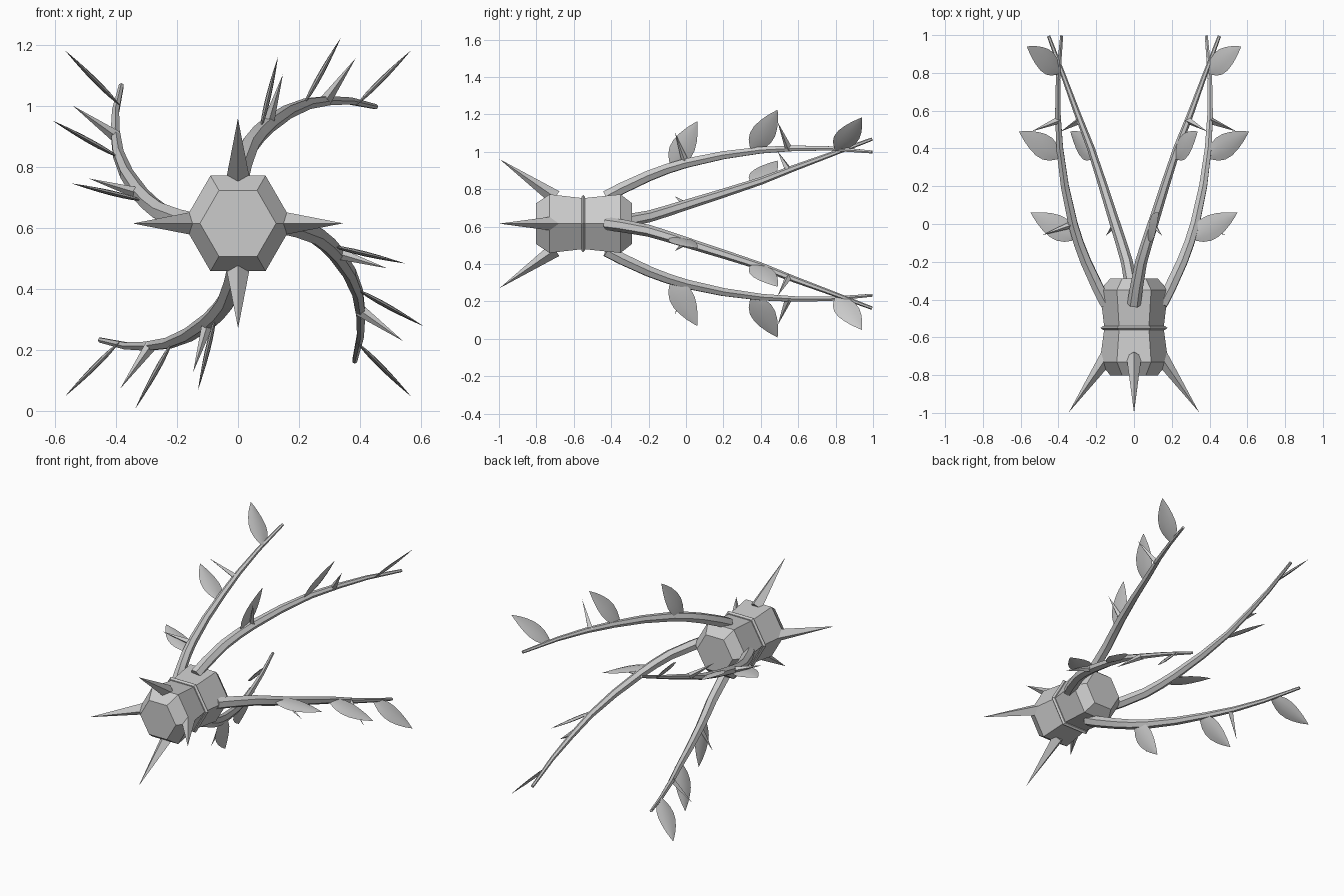
import bpy, bmesh, math
from mathutils import Vector, Matrix

if "Cube" in bpy.data.objects:
    bpy.data.objects.remove(bpy.data.objects["Cube"])

CZ = 0.616  # height of the central axis
grey = bpy.data.materials.new("plain_grey")
grey.diffuse_color = (0.6, 0.6, 0.6, 1)
grey.use_nodes = True
grey.node_tree.nodes["Principled BSDF"].inputs["Base Color"].default_value = grey.diffuse_color


def loft(name, rings, turn=0, smooth=None):
    """Skin a list of point rings, cap the ends, turn it about the y axis."""
    bm = bmesh.new()
    rows = [[bm.verts.new(p) for p in ring] for ring in rings]
    n = len(rows[0])
    for a, b in zip(rows, rows[1:]):
        for i in range(n):
            j = (i + 1) % n
            bm.faces.new((a[i], a[j], b[j], b[i]))
    bm.faces.new(rows[0][::-1])
    bm.faces.new(rows[-1])
    bmesh.ops.remove_doubles(bm, verts=bm.verts, dist=0.0008)
    bmesh.ops.recalc_face_normals(bm, faces=bm.faces)
    bm.transform(Matrix.Translation((0, 0, CZ)) @ Matrix.Rotation(turn, 4, 'Y'))
    me = bpy.data.meshes.new(name)
    bm.to_mesh(me)
    bm.free()
    me.materials.append(grey)
    ob = bpy.data.objects.new(name, me)
    bpy.context.collection.objects.link(ob)
    if smooth:
        bpy.ops.object.select_all(action='DESELECT')
        bpy.context.view_layer.objects.active = ob
        ob.select_set(True)
        bpy.ops.object.shade_smooth_by_angle(angle=math.radians(smooth))
    return ob


def ring(centre, a, b, r, n):
    return [centre + (a * math.cos(t) + b * math.sin(t)) * r
            for t in (2 * math.pi * k / n for k in range(n))]


def hexes(profile):
    return [ring(Vector((0, y, 0)), Vector((1, 0, 0)), Vector((0, 0, 1)), r, 6)
            for y, r in profile]


def polar(r, y, deg):
    """Point at distance r from the axis, deg measured from up to the right."""
    t = math.radians(deg)
    return Vector((r * math.sin(t), y, r * math.cos(t)))


def spike(name, base, tip, r, turn):
    d = (tip - base).normalized()
    side = d.cross(Vector((0, 1, 0))).normalized()
    up = side.cross(d)
    loft(name, [ring(base, side, up, r, 4), ring(tip, side, up, 0.0003, 4)], turn)


def leaf(name, base, tip, turn):
    axis = tip - base
    d = axis.normalized()
    thick = d.cross(Vector((0, 1, 0))).normalized()
    wide = thick.cross(d)
    rows = []
    for t, w in ((0, .008), (.07, .027), (.18, .05), (.32, .064), (.48, .064),
                 (.64, .052), (.8, .033), (.92, .014), (1, .0003)):
        across = [-1, -.5, 0, .5, 1, .5, 0, -.5]
        sign = [0, 1, 1, 1, 0, -1, -1, -1]
        rows.append([base + axis * t + wide * (w * s)
                     + thick * (g * .13 * w * (1 - s * s))
                     for s, g in zip(across, sign)])
    loft(name, rows, turn, 40)


# Hexagonal body with waist, and the thin band round it
loft("body", hexes([(-.803, .125), (-.73, .181), (-.55, .157), (-.35, .181), (-.288, .125)]))
loft("waist_band", hexes([(-.56, .15), (-.56, .165), (-.55, .177), (-.54, .165), (-.54, .15)]))

# Vine centre line (x, y, distance above axis)
path = [Vector(p) for p in (
    (0, -.425, .145), (.012, -.34, .19), (.038, -.2, .255), (.068, -.1, .293),
    (.1, 0, .323), (.163, .2, .366), (.228, .4, .393), (.298, .58, .403),
    (.368, .77, .402), (.452, .995, .383))]

for k in range(4):
    turn = k * math.pi / 2
    # Front claw
    spike(f"claw_{k}", Vector((0, -.70, .14)), Vector((0, -.997, .345)), .04, turn)
    # Six-sided tapering vine
    rings = []
    for i, p in enumerate(path):
        t = (path[min(i + 1, 9)] - path[max(i - 1, 0)]).normalized()
        side = t.cross(Vector((0, 0, 1))).normalized()
        f = (p.y + .425) / 1.42
        rings.append(ring(p, side, side.cross(t), .036 - .027 * f, 6))
    loft(f"vine_{k}", rings, turn, 30)
    # Leaves pointing straight out from the axis
    for n, (r, y, deg) in enumerate(((.31, -.075, 13.5), (.443, .355, 29), (.55, .805, 45))):
        leaf(f"leaf_{k}_{n}", polar(r, y, deg), polar(r + .253, y + .135, deg), turn)
    # Thorns leaning forward
    for n, (r, y, deg) in enumerate(((.335, .0, 16.8), (.49, .55, 35.5))):
        spike(f"thorn_{k}_{n}", polar(r, y, deg), polar(r + .176, y - .06, deg), .02, turn)
